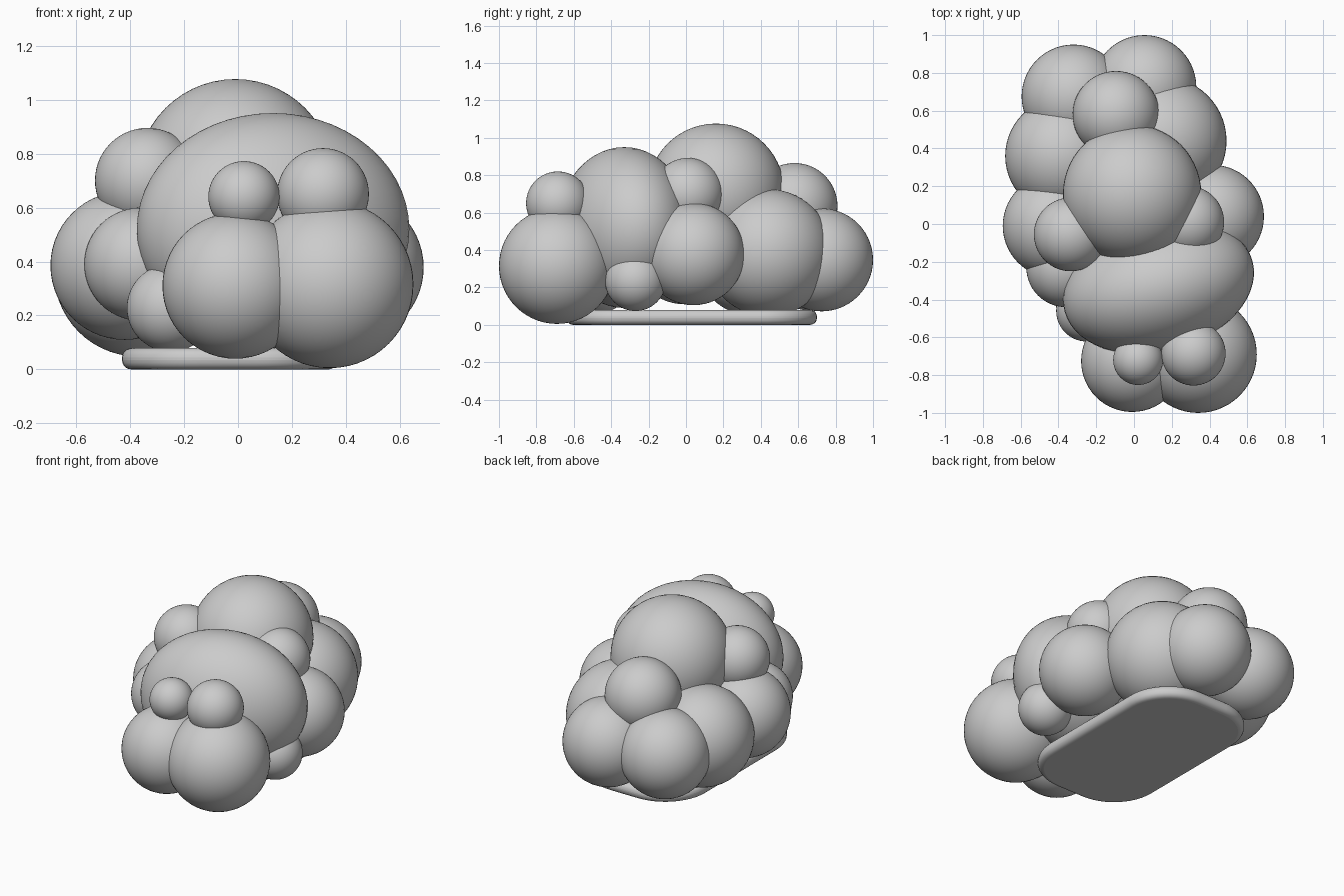
import bpy, bmesh, math

if "Cube" in bpy.data.objects:
    bpy.data.objects.remove(bpy.data.objects["Cube"])

grey = bpy.data.materials.new("soft grey")
grey.diffuse_color = (0.6, 0.6, 0.6, 1)
grey.use_nodes = True
grey.node_tree.nodes["Principled BSDF"].inputs["Base Color"].default_value = grey.diffuse_color


def puff(name, center, radii, turn=0):
    """One smooth rounded puff of the cloud."""
    bpy.ops.mesh.primitive_uv_sphere_add(segments=56, ring_count=28, location=center,
                                         rotation=(0, 0, math.radians(turn)))
    ob = bpy.context.object
    ob.name = name
    ob.scale = radii
    ob.data.materials.append(grey)
    bpy.ops.object.shade_smooth()


# Round puffs: x, y, z, radius
puffs = {
    "front_right_puff": (0.34, -0.69, 0.315, 0.31),
    "front_left_puff": (-0.01, -0.725, 0.31, 0.27),
    "small_front_left_puff": (0.022, -0.72, 0.64, 0.132),
    "small_front_right_puff": (0.315, -0.685, 0.65, 0.17),
    "crown_puff": (-0.01, 0.16, 0.71, 0.366),
    "upper_left_puff": (-0.335, -0.055, 0.70, 0.195),
    "upper_right_puff": (0.285, 0.01, 0.70, 0.192),
    "middle_right_puff": (0.415, 0.04, 0.378, 0.273),
    "low_right_puff": (0.46, -0.27, 0.237, 0.163),
    "rear_right_puff": (0.15, 0.44, 0.385, 0.34),
    "back_right_puff": (0.055, 0.725, 0.347, 0.275),
    "back_left_puff": (-0.32, 0.675, 0.35, 0.275),
    "back_top_puff": (-0.095, 0.58, 0.635, 0.23),
    "rear_left_puff": (-0.37, 0.36, 0.36, 0.312),
    "middle_left_puff": (-0.42, -0.01, 0.385, 0.275),
    "front_side_puff": (-0.36, -0.23, 0.39, 0.21),
    "low_left_puff": (-0.25, -0.46, 0.228, 0.162),
}
for name, (x, y, z, r) in puffs.items():
    puff(name, (x, y, z), (r, r, r))

# Wide puff across the front, turned slightly
puff("wide_front_puff", (0.13, -0.33, 0.52), (0.515, 0.345, 0.43), 15)

# Flat base: rounded rectangle slab with soft edges
bm = bmesh.new()
half_x, half_y, corner, height = 0.40, 0.67, 0.30, 0.08
outline = []
for quarter, (sx, sy) in enumerate([(1, 1), (-1, 1), (-1, -1), (1, -1)]):
    for i in range(13):
        a = math.pi / 2 * (quarter + i / 12)
        outline.append(bm.verts.new((sx * (half_x - corner) + corner * math.cos(a),
                                     sy * (half_y - corner) + corner * math.sin(a), 0)))
face = bm.faces.new(outline)
top = bmesh.ops.extrude_face_region(bm, geom=[face])["geom"]
bmesh.ops.translate(bm, vec=(0, 0, height),
                    verts=[v for v in top if isinstance(v, bmesh.types.BMVert)])
bmesh.ops.recalc_face_normals(bm, faces=bm.faces[:])
mesh = bpy.data.meshes.new("base")
bm.to_mesh(mesh)
bm.free()
base = bpy.data.objects.new("base", mesh)
base.location = (-0.03, 0.03, 0)
mesh.materials.append(grey)
bpy.context.collection.objects.link(base)
bevel = base.modifiers.new("soft edges", 'BEVEL')
bevel.width, bevel.segments = 0.036, 5
bevel.limit_method, bevel.angle_limit = 'ANGLE', math.radians(50)
for o in bpy.context.selected_objects:
    o.select_set(False)
base.select_set(True)
bpy.context.view_layer.objects.active = base
bpy.ops.object.shade_smooth_by_angle()
